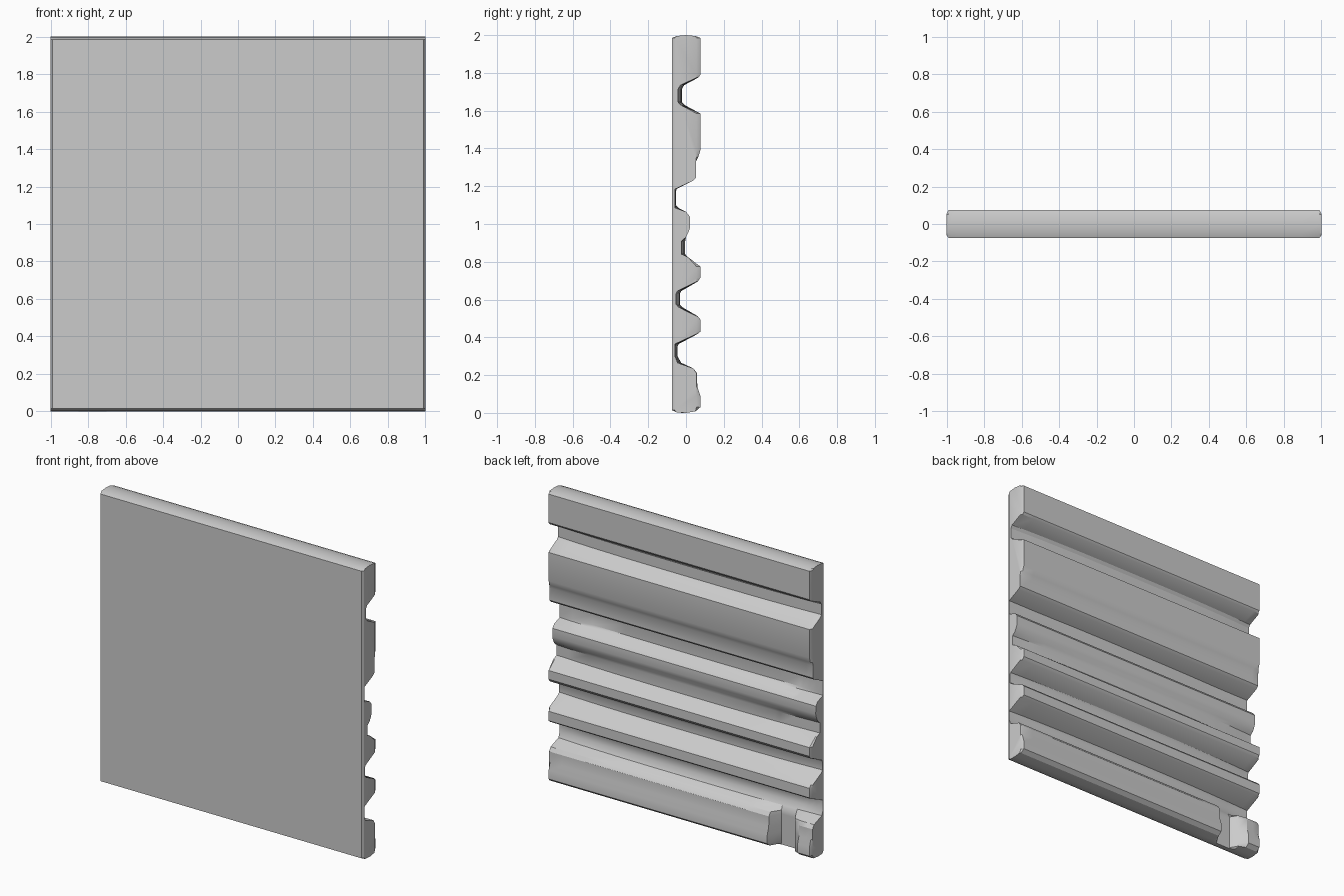
import bpy, bmesh, math

# side profile (y, z) from the top front edge, over the top and down the ridged back
PROFILE = [(-.075, 1.985), (-.05, 1.995), (0, 2), (.05, 1.995), (.076, 1.985),
           (.076, 1.79), (.065, 1.775), (-.01, 1.735), (-.022, 1.715), (-.022, 1.645), (-.008, 1.63),
           (.076, 1.585), (.076, 1.39), (.065, 1.355), (.052, 1.33), (.052, 1.245), (.035, 1.228),
           (-.05, 1.185), (-.053, 1.17), (-.053, 1.10), (-.04, 1.085), (0, 1.065), (.02, 1.04),
           (.022, .985), (.015, .96), (0, .93), (-.004, .91), (-.004, .84), (.01, .825),
           (.076, .775), (.076, .715), (.062, .695), (-.025, .645), (-.033, .63), (-.033, .575), (-.02, .56),
           (.062, .512), (.076, .495), (.076, .43), (.062, .418), (-.038, .365), (-.045, .35),
           (-.045, .30), (-.025, .265), (.04, .235), (.058, .21), (.06, .14), (.076, .09),
           (.076, .03), (.05, .008), (0, 0), (-.05, .003), (-.075, .015)]

STATIONS = [-.99, -.95, -.9, -.85, -.82, -.71, -.67, -.5, -.25, 0, .25, .5, .75, .9, .99]


def depth(x, y, z):
    # groove floors sink a little towards both ends
    if y < 0.0 and .25 < z < 1.8:
        y = max(-.058, y - .02 * abs(x) ** 3)
    # gap cut across the lowest ridge
    if -.84 < x < -.70 and z < .26:
        y = min(y, -.02)
    elif -.87 < x < -.84 and z < .26:
        y = min(y, .03)
    return y


def build_panel():
    bm = bmesh.new()

    def ring(x, lo=-1, hi=1, at=None):
        return [bm.verts.new((at or x, min(hi, max(lo, depth(x, y, z))), z)) for y, z in PROFILE]

    # ends bulge out slightly past the front and back faces
    rings = [ring(-.99, -.06, .055, -1.0)] + [ring(x) for x in STATIONS] + [ring(.99, -.06, .055, 1.0)]
    n = len(PROFILE)
    for a, b in zip(rings, rings[1:]):
        for i in range(n):
            j = (i + 1) % n
            bm.faces.new((a[i], a[j], b[j], b[i]))
    bm.faces.new(rings[0])
    bm.faces.new(rings[-1][::-1])
    bmesh.ops.recalc_face_normals(bm, faces=bm.faces)
    mesh = bpy.data.meshes.new("ridged_panel")
    bm.to_mesh(mesh)
    bm.free()
    obj = bpy.data.objects.new("ridged_panel", mesh)
    bpy.context.collection.objects.link(obj)
    return obj


panel = build_panel()
grey = bpy.data.materials.new("plain grey")
grey.diffuse_color = (.6, .6, .6, 1)
panel.data.materials.append(grey)
bpy.context.view_layer.objects.active = panel
panel.select_set(True)
bpy.ops.object.shade_smooth_by_angle(angle=math.radians(30))
